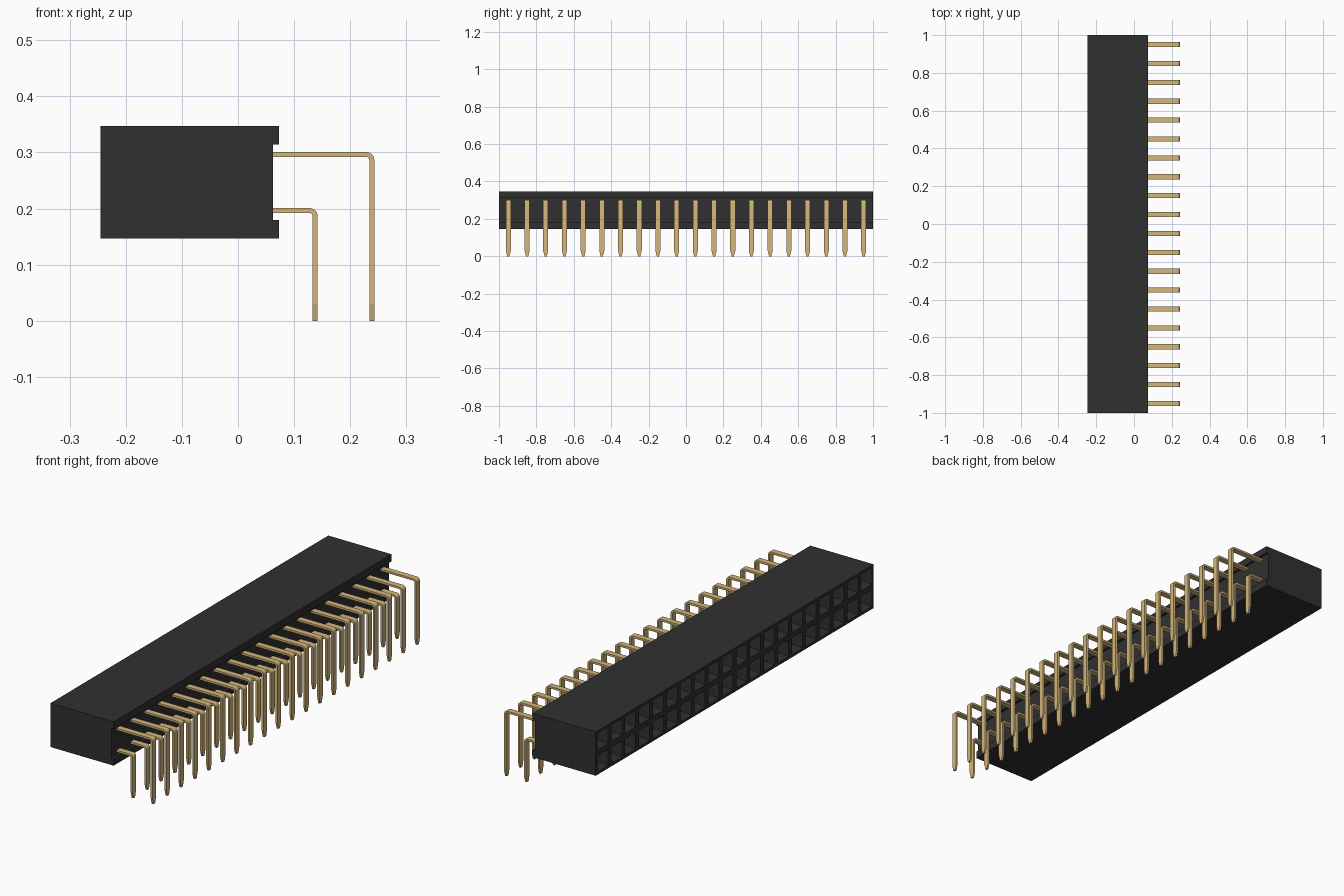
import bpy, bmesh, math

cube = bpy.data.objects.get("Cube")
if cube:
    bpy.data.objects.remove(cube, do_unlink=True)


def material(name, rgb, roughness, metallic=0.0):
    mat = bpy.data.materials.new(name)
    mat.use_nodes = True
    mat.diffuse_color = (*rgb, 1)
    bsdf = mat.node_tree.nodes["Principled BSDF"]
    bsdf.inputs["Base Color"].default_value = (*rgb, 1)
    bsdf.inputs["Roughness"].default_value = roughness
    bsdf.inputs["Metallic"].default_value = metallic
    return mat


BLACK = material("black plastic", (0.03, 0.03, 0.03), 0.6)
GOLD = material("gold metal", (0.66, 0.47, 0.2), 0.5)

PITCH, COUNT = 0.1, 20
HALF = PITCH * COUNT / 2
LEFT, RIGHT = -0.245, 0.073
BOTTOM, TOP = 0.147, 0.347


def to_mesh(bm, name, mat):
    mesh = bpy.data.meshes.new(name)
    bm.to_mesh(mesh)
    bm.free()
    mesh.materials.append(mat)
    return mesh


def add_object(name, mesh, location=(0, 0, 0)):
    obj = bpy.data.objects.new(name, mesh)
    obj.location = location
    bpy.context.collection.objects.link(obj)
    return obj


# Housing: extruded profile with a recess along the pin side
def housing():
    bm = bmesh.new()
    floor, lip = RIGHT - 0.011, 0.033
    profile = [(LEFT, BOTTOM), (RIGHT, BOTTOM), (RIGHT, BOTTOM + lip), (floor, BOTTOM + lip),
               (floor, TOP - lip), (RIGHT, TOP - lip), (RIGHT, TOP), (LEFT, TOP)]
    front = [bm.verts.new((x, -HALF, z)) for x, z in profile]
    back = [bm.verts.new((x, HALF, z)) for x, z in profile]
    bm.faces.new(front)
    bm.faces.new(back[::-1])
    for i in range(len(profile) - 1):
        bm.faces.new((front[i + 1], front[i], back[i], back[i + 1]))

    # Mating face: one cell per contact, each sunk into a funnel and a square hole
    cells = []
    for row in range(2):
        z = BOTTOM + row * PITCH
        for col in range(COUNT):
            y = -HALF + col * PITCH
            corners = ((y, z), (y, z + PITCH), (y + PITCH, z + PITCH), (y + PITCH, z))
            cells.append(bm.faces.new([bm.verts.new((LEFT, a, b)) for a, b in corners]))
    bm.normal_update()
    for cell in cells:
        if cell.normal.x > 0:
            cell.normal_flip()
    for thickness, depth in ((0.017, 0), (0.016, -0.02), (0.0005, -0.2)):
        bmesh.ops.inset_individual(bm, faces=cells, thickness=thickness, depth=depth)
    bmesh.ops.remove_doubles(bm, verts=bm.verts, dist=1e-5)
    return to_mesh(bm, "housing", BLACK)


# Pin: flat strip leaving the housing, bent down, with a narrowed tip
def pin(name, reach, height):
    bm = bmesh.new()
    t, w, tip_w, radius = 0.009, 0.0135, 0.006, 0.015
    start, tip_len, steps = 0.055, 0.03, 8
    cx, cz = reach - radius, height - radius
    sections = [((start, height), (start, height - t), w)]
    for i in range(steps + 1):
        a = math.pi / 2 * (1 - i / steps)
        outer, inner = [(cx + r * math.cos(a), cz + r * math.sin(a)) for r in (radius, radius - t)]
        sections.append((outer, inner, w))
    sections.append(((reach, tip_len), (reach - t, tip_len), w))
    sections.append(((reach, 0), (reach - t, 0), tip_w))
    rings = []
    for (ox, oz), (ix, iz), h in sections:
        rings.append([bm.verts.new(p) for p in
                      ((ox, -h, oz), (ox, h, oz), (ix, h, iz), (ix, -h, iz))])
    for a, b in zip(rings, rings[1:]):
        for i in range(4):
            j = (i + 1) % 4
            bm.faces.new((a[i], a[j], b[j], b[i]))
    bm.faces.new(rings[0])
    bm.faces.new(rings[-1])
    bmesh.ops.recalc_face_normals(bm, faces=bm.faces)
    for face in bm.faces:
        face.smooth = True
    for edge in bm.edges:
        edge.smooth = edge.calc_face_angle(0) < math.radians(14)
    return to_mesh(bm, name, GOLD)


add_object("housing", housing())

# Two rows of pins sharing one mesh per row
for row_name, reach, height in (("lower_pin", 0.142, 0.201), ("upper_pin", 0.243, 0.301)):
    mesh = pin(row_name, reach, height)
    for n in range(COUNT):
        add_object(f"{row_name}_{n + 1}", mesh, (0, -HALF + (n + 0.5) * PITCH, 0))
